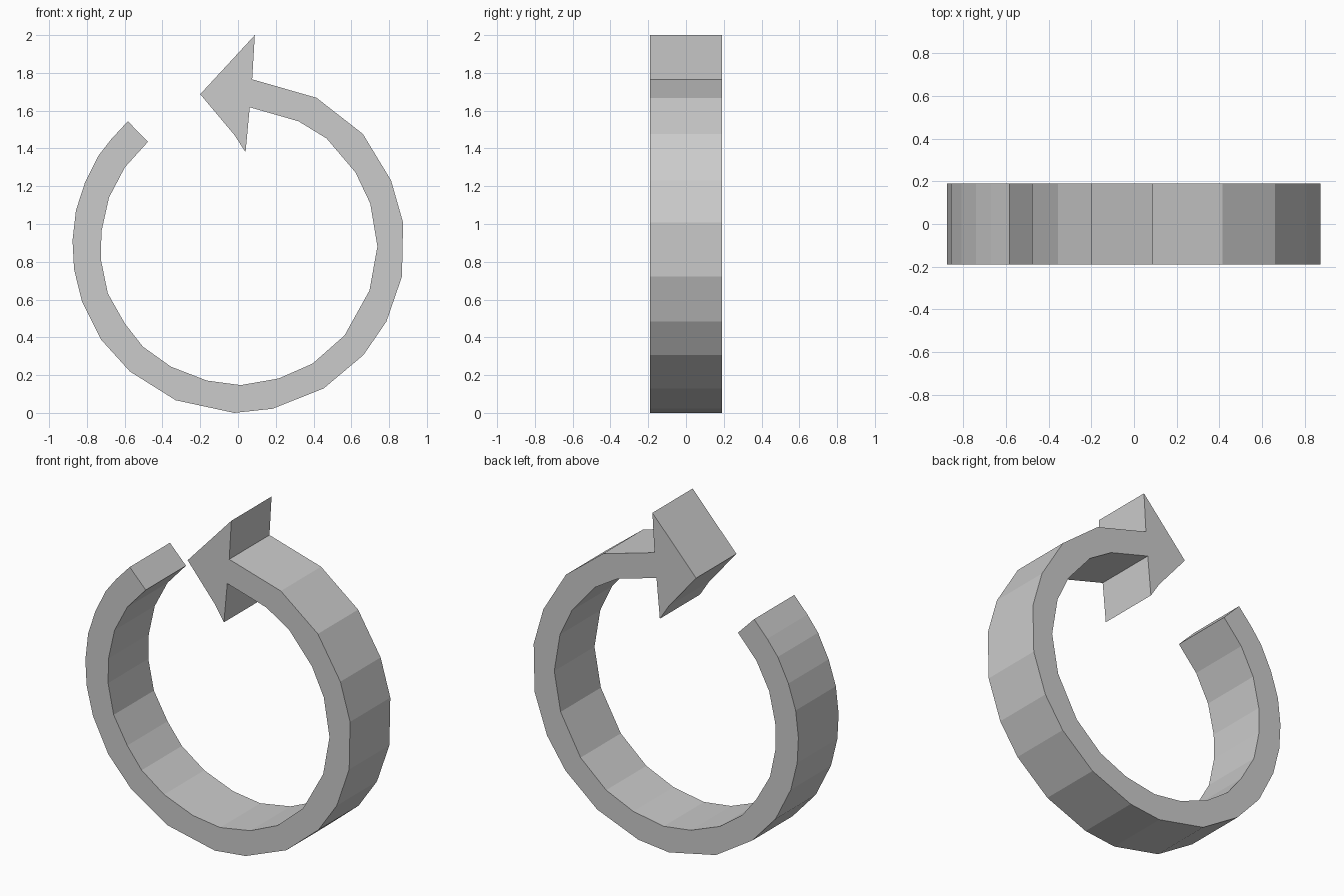
import bpy
import bmesh

HALF_DEPTH = 0.19

# Profile in the x-z plane: outer rim from the tail round to the arrowhead
outer_rim = [
    (-0.583, 1.544), (-0.67, 1.45), (-0.74, 1.36), (-0.81, 1.22), (-0.858, 1.072),
    (-0.876, 0.913), (-0.868, 0.76), (-0.826, 0.59), (-0.725, 0.388), (-0.572, 0.219),
    (-0.33, 0.067), (-0.02, 0.0), (0.183, 0.022), (0.453, 0.129), (0.664, 0.306),
    (0.786, 0.484), (0.868, 0.722), (0.874, 1.008), (0.81, 1.231), (0.661, 1.477),
    (0.416, 1.668), (0.075, 1.766),
]
# Barb, tip, slight kink, barb
arrow_head = [(0.089, 2.0), (-0.2, 1.687), (-0.018, 1.47), (0.04, 1.38)]
# Inner rim from the arrowhead back to the tail
inner_rim = [
    (0.062, 1.618), (0.32, 1.544), (0.469, 1.453), (0.622, 1.273), (0.70, 1.109),
    (0.738, 0.881), (0.696, 0.648), (0.564, 0.41), (0.395, 0.261), (0.215, 0.182),
    (0.014, 0.147), (-0.165, 0.171), (-0.356, 0.245), (-0.504, 0.351), (-0.599, 0.473),
    (-0.689, 0.632), (-0.726, 0.812), (-0.723, 0.96), (-0.683, 1.14), (-0.599, 1.30),
    (-0.477, 1.435),
]


def extrude_profile(name, points, half_depth):
    """Make a flat-shaded solid by extruding an x-z outline along y."""
    bm = bmesh.new()
    face = bm.faces.new([bm.verts.new((x, -half_depth, z)) for x, z in points])
    result = bmesh.ops.extrude_face_region(bm, geom=[face], use_keep_orig=True)
    back = [g for g in result["geom"] if isinstance(g, bmesh.types.BMVert)]
    bmesh.ops.translate(bm, verts=back, vec=(0, 2 * half_depth, 0))
    bmesh.ops.recalc_face_normals(bm, faces=bm.faces)
    mesh = bpy.data.meshes.new(name)
    bm.to_mesh(mesh)
    bm.free()
    obj = bpy.data.objects.new(name, mesh)
    bpy.context.collection.objects.link(obj)
    return obj


# Circular arrow as one solid
extrude_profile("circular_arrow", outer_rim + arrow_head + inner_rim, HALF_DEPTH)
